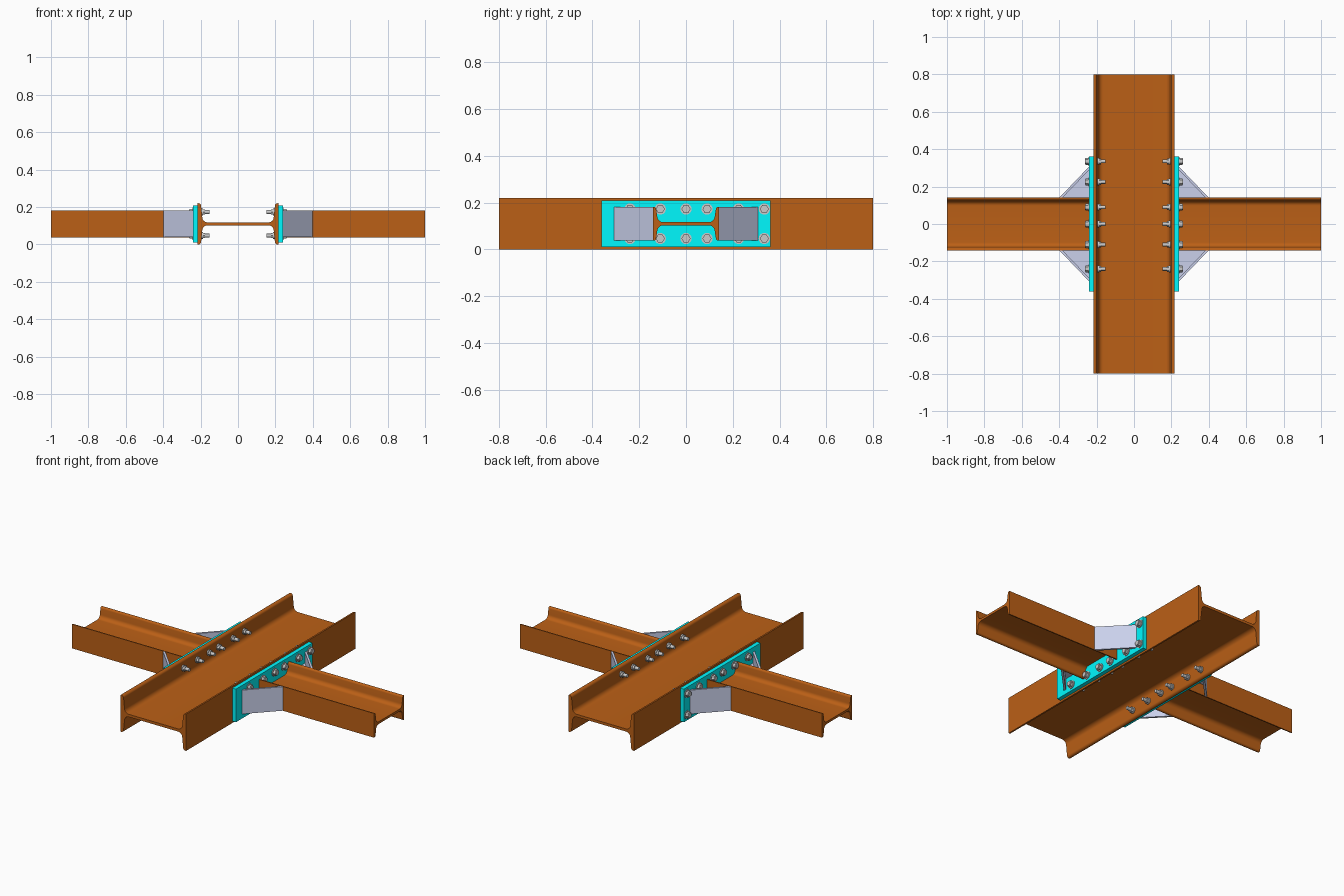
import bpy, bmesh
from math import pi, cos, sin, radians
from mathutils import Matrix, Vector

if "Cube" in bpy.data.objects:
    bpy.data.objects.remove(bpy.data.objects["Cube"])

ZC = 0.11  # height of the horizontal webs


def material(name, rgb):
    m = bpy.data.materials.new(name)
    m.diffuse_color = (*rgb, 1)
    m.use_nodes = True
    m.node_tree.nodes["Principled BSDF"].inputs["Base Color"].default_value = m.diffuse_color
    return m


RUST = material("rust_steel", (0.50, 0.117, 0.008))
CYAN = material("cyan_plate", (0.0, 0.95, 1.0))
GREY = material("haunch_grey", (0.59, 0.63, 0.83))


def finish(name, bm, mat=None, smooth=True):
    bmesh.ops.recalc_face_normals(bm, faces=bm.faces)
    me = bpy.data.meshes.new(name)
    bm.to_mesh(me)
    bm.free()
    ob = bpy.data.objects.new(name, me)
    bpy.context.collection.objects.link(ob)
    if mat:
        me.materials.append(mat)
    if smooth:
        bpy.ops.object.select_all(action='DESELECT')
        ob.select_set(True)
        bpy.context.view_layer.objects.active = ob
        bpy.ops.object.shade_smooth_by_angle(angle=radians(35))
    return ob


def prism(bm, points, offset):
    """Extrude a closed polygon by an offset vector."""
    face = bm.faces.new([bm.verts.new(p) for p in points])
    ext = bmesh.ops.extrude_face_region(bm, geom=[face])
    verts = [g for g in ext["geom"] if isinstance(g, bmesh.types.BMVert)]
    bmesh.ops.translate(bm, verts=verts, vec=offset)


def i_section(h, b, tw, tf, r, toe):
    """Rolled I outline: root fillets and rounded, slightly tapered toes."""
    q = []
    cu, cv = h / 2 - tf - r, tw / 2 + r
    for i in range(9):
        a = -pi / 2 + i * pi / 2 / 8
        q.append((cu + r * cos(a), cv + r * sin(a)))
    tip = h / 2 - tf * 0.75
    for i in range(6):
        a = pi - i * pi / 2 / 5
        q.append((tip + toe + toe * cos(a), b / 2 - toe + toe * sin(a)))
    q.append((h / 2, b / 2))
    right = q + [(u, -v) for u, v in reversed(q)]
    left = [(-u, -v) for u, v in q] + [(-u, v) for u, v in reversed(q)]
    return right + left


# Main girder along y
bm = bmesh.new()
prism(bm, [(u, -0.8, v + ZC) for u, v in i_section(0.432, 0.22, 0.016, 0.025, 0.027, 0.014)],
      Vector((0, 1.6, 0)))
finish("main_girder", bm, RUST)

BOLT_Y = (-0.24, -0.11, 0, 0.09, 0.225, 0.335)
for s, side in ((1, "right"), (-1, "left")):
    # Side beam
    bm = bmesh.new()
    prism(bm, [(s * 0.24, u, v + ZC) for u, v in i_section(0.284, 0.145, 0.014, 0.019, 0.025, 0.011)],
          Vector((s * 0.76, 0, 0)))
    finish(side + "_beam", bm, RUST)

    # End plate
    bm = bmesh.new()
    bmesh.ops.create_cube(bm, size=1, matrix=Matrix.Translation((s * 0.2275, 0, ZC))
                          @ Matrix.Diagonal((0.025, 0.724, 0.198, 1)))
    finish(side + "_end_plate", bm, CYAN, False)

    # Haunches: sloping flange plate with a thin triangular web
    for t, end in ((1, "back"), (-1, "front")):
        bm = bmesh.new()
        flange = [(0.24, 0.307), (0.40, 0.14), (0.383, 0.14), (0.24, 0.289)]
        prism(bm, [(s * x, t * y, 0.0385) for x, y in flange], Vector((0, 0, 0.143)))
        web = [(0.24, 0.14), (0.383, 0.14), (0.24, 0.289)]
        prism(bm, [(s * x, t * y, ZC - 0.006) for x, y in web], Vector((0, 0, 0.012)))
        finish(f"{side}_{end}_haunch", bm, GREY, False)

    # Bolts: (sides, radius, inner x, outer x) for shank, washers, head and nut
    bm = bmesh.new()
    pieces = ((16, 0.010, 0.152, 0.245), (24, 0.024, 0.24, 0.244), (6, 0.019, 0.244, 0.258),
              (16, 0.014, 0.258, 0.262), (24, 0.018, 0.188, 0.198), (6, 0.016, 0.176, 0.188))
    for y in BOLT_Y:
        for z in (ZC - 0.063, ZC + 0.063):
            for n, r, x0, x1 in pieces:
                m = Matrix.Translation((s * (x0 + x1) / 2, y, z)) @ Matrix.Rotation(pi / 2, 4, 'Y')
                bmesh.ops.create_cone(bm, cap_ends=True, segments=n, radius1=r, radius2=r,
                                      depth=x1 - x0, matrix=m)
    finish(side + "_bolts", bm)
